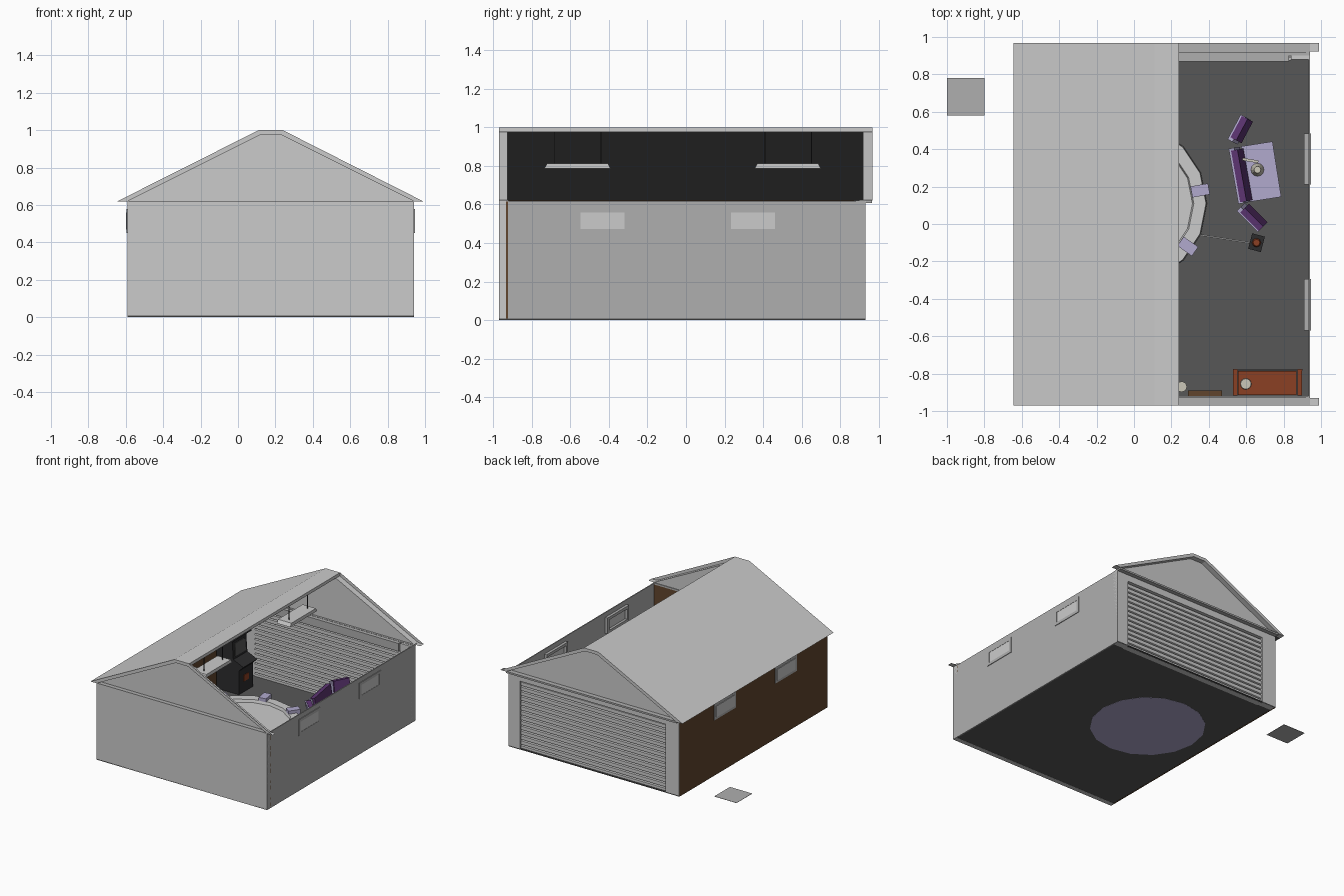
import bpy, bmesh, math
from mathutils import Matrix, Vector

old = bpy.data.objects.get("Cube")
if old:
    bpy.data.objects.remove(old, do_unlink=True)


def material(name, r, g, b):
    m = bpy.data.materials.new(name)
    m.use_nodes = True
    m.diffuse_color = (r, g, b, 1)
    m.node_tree.nodes["Principled BSDF"].inputs["Base Color"].default_value = (r, g, b, 1)
    return m


LIGHT = material("light grey", .6, .6, .6)
MID = material("mid grey", .43, .43, .43)
DARK = material("dark grey", .095, .095, .095)
BROWN = material("brown boards", .12, .06, .026)
ORANGE = material("orange wood", .26, .05, .017)
PURPLE = material("purple", .11, .035, .17)
LILAC = material("lilac", .44, .4, .61)
CREAM = material("cream", .6, .57, .48)
BLACK = material("near black", .025, .025, .027)


def finish(name, bm, *mats):
    mesh = bpy.data.meshes.new(name)
    bm.to_mesh(mesh)
    bm.free()
    for m in mats:
        mesh.materials.append(m)
    ob = bpy.data.objects.new(name, mesh)
    bpy.context.collection.objects.link(ob)
    return ob


def block(name, centre, size, mat, turn=0, tilt=0):
    bm = bmesh.new()
    bmesh.ops.create_cube(bm, size=1, matrix=Matrix.Diagonal((*size, 1)))
    ob = finish(name, bm, mat)
    ob.location = centre
    ob.rotation_euler = (0, math.radians(tilt), math.radians(turn))
    return ob


def box(name, x, y, z, mat):
    ends = (x, y, z)
    return block(name, [sum(e) / 2 for e in ends], [e[1] - e[0] for e in ends], mat)


def prism(name, profile, axis, stations, *mats):
    """Sweep a closed profile along x or y; returns the object."""
    bm = bmesh.new()
    rings = [[bm.verts.new((s, p, q) if axis == "x" else (p, s, q)) for p, q in profile]
             for s in stations]
    n = len(profile)
    for a, b in zip(rings, rings[1:]):
        for i in range(n):
            bm.faces.new((a[i], a[(i + 1) % n], b[(i + 1) % n], b[i]))
    bm.faces.new(rings[0])
    bm.faces.new(rings[-1])
    bmesh.ops.recalc_face_normals(bm, faces=bm.faces)
    return finish(name, bm, *mats)


def sheet(name, points, normal, mat):
    """Single quad facing the given way."""
    bm = bmesh.new()
    f = bm.faces.new([bm.verts.new(p) for p in points])
    f.normal_update()
    if f.normal.dot(Vector(normal)) < 0:
        f.normal_flip()
    return finish(name, bm, mat)


def cylinder(name, centre, r1, r2, h, mat, sides=16):
    bm = bmesh.new()
    bmesh.ops.create_cone(bm, cap_ends=True, segments=sides, radius1=r1, radius2=r2, depth=h)
    ob = finish(name, bm, mat)
    ob.location = centre
    return ob


W, E, S, N, EAVE = -.59, .94, -.97, .93, .62

# Floor, loose slab and walls
box("floor", (W, E), (S, N), (.001, .008), DARK)
box("outdoor_slab", (-1, -.8), (.58, .78), (0, .002), MID)
box("front_wall", (W, E), (S, -.932), (0, EAVE), LIGHT)
box("front_boards", (W, E), (-.932, -.922), (.008, EAVE - .005), BROWN)
box("right_boards", (W - .002, W + .008), (S + .004, N - .003), (0, EAVE), BROWN)
box("left_wall", (E - .008, E), (S + .001, N - .001), (0, EAVE - .002), MID)

# Back wall around the roller door
box("door_post_left", (.84, E), (.88, N), (0, EAVE), LIGHT)
box("door_post_right", (W, -.465), (.88, N), (0, EAVE), LIGHT)
box("door_header", (-.465, .84), (.9, N), (.555, EAVE), LIGHT)
slats = 14
step = .555 / slats
outer, inner = [], []
for i in range(slats):
    z = i * step
    outer += [(.918, z), (.918, z + step * .7), (.898, z + step * .75)]
    inner += [(.873, z), (.873, z + step * .7), (.89, z + step * .75)]
prism("roller_door", outer + [(.898, .555), (.89, .555)] + inner[::-1], "x", (-.465, .84), LIGHT)
box("inner_header", (W, .83), (.87, .9), (.555, EAVE), MID)

# Gables and the ledges below them
gable = [(W, EAVE), (.12, .975), (.23, .975), (E, EAVE)]
for name, y0, y1, ledge in (("front", -.935, -.925, (-.97, -.92)),
                            ("back", .918, .926, (.9, .965))):
    prism(name + "_gable", gable, "y", (y0, y1), LIGHT)
    box(name + "_ledge", (W, E), ledge, (EAVE - .012, EAVE + .002), MID)

# Half roof with a dark underside between the gables
roof = prism("roof", [(-.645, EAVE), (.11, 1), (.24, 1), (.24, .975), (.12, .975), (W, EAVE)],
             "y", (S, -.93, .922, .967), LIGHT, DARK)
for p in roof.data.polygons:
    if p.normal.z < -.1 and abs(p.center.y) < .5:
        p.material_index = 1
# Open side: only the outer trim and the soffit below it remain
for name, y, back, face in (("front", S, -.93, -1), ("back", .967, .922, 1)):
    sheet(name + "_trim", [(.24, y, 1), (.99, y, EAVE), (E, y, EAVE), (.23, y, .975)],
          (0, face, 0), LIGHT)
    sheet(name + "_soffit", [(.23, y, .975), (E, y, EAVE), (E, back, EAVE), (.23, back, .975)],
          (-.4, 0, -1), LIGHT)
    sheet(name + "_eave", [(E, y, EAVE), (.99, y, EAVE), (.99, back, EAVE), (E, back, EAVE)],
          (0, 0, -1), LIGHT)

# Windows on both long walls
for side, x0, x1 in (("left", .91, .945), ("right", -.596, -.56)):
    for label, y0 in (("front", -.57), ("back", .21)):
        n = f"{side}_{label}_window"
        y1 = y0 + .275
        for k, z in enumerate(((.45, .473), (.557, .58))):
            box(f"{n}_rail_{k}", (x0, x1), (y0, y1), z, MID)
        for k, y in enumerate(((y0, y0 + .023), (y1 - .023, y1))):
            box(f"{n}_stile_{k}", (x0, x1), y, (.473, .557), MID)
        wall = E if side == "left" else W
        box(n + "_pane", (wall - .01, wall + .003), (y0 + .02, y1 - .02), (.47, .56), LIGHT)

# Hanging lamps under the ridge
for label, y in (("front", -.56), ("back", .53)):
    prism(label + "_lamp", [(y - .175, .785), (y + .17, .785), (y + .155, .812), (y - .16, .812)],
          "x", (.1, .22), LIGHT)
    for k in (-.12, .12):
        box(f"{label}_lamp_rod", (.167, .173), (y + k - .002, y + k + .002), (.81, .976), BLACK)

# Round platform with a raised rim and small consoles
CX, CY = -.04, .11
cylinder("platform_base", (CX, CY, .01), .43, .43, .02, LILAC)
cylinder("platform", (CX, CY, .028), .43, .42, .02, LIGHT)
bm = bmesh.new()
loops = []
for r, z in ((.43, .03), (.425, .06), (.36, .06), (.35, .03)):
    loops.append([bm.verts.new((CX + r * math.cos(a * math.tau / 16),
                                CY + r * math.sin(a * math.tau / 16), z)) for a in range(16)])
for a, b in zip(loops, loops[1:] + loops[:1]):
    for i in range(16):
        bm.faces.new((a[i], a[(i + 1) % 16], b[(i + 1) % 16], b[i]))
bmesh.ops.recalc_face_normals(bm, faces=bm.faces)
finish("platform_rim", bm, LIGHT)
for i in range(8):
    a = math.radians(10 + 45 * i)
    block("platform_console", (CX + .4 * math.cos(a), CY + .4 * math.sin(a), .055),
          (.095, .06, .06), LILAC, 10 + 45 * i)

# Desk with three screens and a curved lamp
block("desk_top", (.68, .28, .2), (.17, .3, .02), LILAC, 9)
block("desk_leg", (.66, .28, .1), (.05, .2, .19), LILAC, 9)
for name, x, y, width, turn in (("centre", .57, .26, .28, 10), ("back", .57, .505, .13, -28),
                                ("front", .635, .035, .14, 45)):
    block(name + "_screen_shell", (x - .008, y, .3), (.03, width + .02, .18), LILAC, turn, -10)
    block(name + "_screen", (x + .006, y, .305), (.035, width, .185), PURPLE, turn, -10)
    block(name + "_screen_post", (x, y, .11), (.025, .03, .21), LILAC, turn)
ball = cylinder("desk_lamp_head", (.66, .29, .255), .035, .018, .09, CREAM, 12)
block("desk_lamp_arm", (.62, .34, .29), (.09, .014, .014), CREAM, -10)

# Pedestal stool and its cable
block("stool", (.655, -.1, .06), (.07, .085, .1), BLACK, -15)
cylinder("stool_button", (.655, -.1, .117), .024, .018, .014, ORANGE, 8)
block("cable", (.49, -.08, .014), (.28, .008, .008), MID, -9)

# Tall game cabinet by the right wall, with lit panels
prism("game_cabinet", [(-.57, .008), (-.37, .008), (-.37, .2), (-.33, .24), (-.42, .28),
                       (-.43, .42), (-.38, .46), (-.4, .52), (-.57, .52)], "y", (.54, .72), BLACK)
block("game_screen", (-.422, .63, .35), (.006, .13, .1), DARK, 0, -4)
block("game_sign", (-.387, .63, .49), (.006, .1, .035), ORANGE, 0, -18)
block("game_slot", (-.368, .63, .12), (.006, .06, .05), ORANGE)

# Furniture against the right wall
box("long_shelf", (-.58, -.46), (-.1, .24), (.27, .3), LIGHT)
box("right_bench", (-.58, -.4), (-.73, -.19), (.008, .16), BROWN)

# Sideboard, door and lamps by the front wall
box("sideboard", (.555, .87), (-.915, -.785), (.008, .3), ORANGE)
for x in (.53, .875):
    box("sideboard_end", (x, x + .024), (-.918, -.778), (.008, .305), ORANGE)
box("sideboard_edge", (.53, .9), (-.782, -.776), (.28, .304), DARK)
cylinder("sideboard_plate", (.598, -.855, .306), .03, .028, .014, CREAM)
box("side_door", (.29, .47), (-.922, -.89), (.008, .42), BROWN)
cylinder("corner_stool", (.255, -.87, .1), .028, .028, .18, CREAM)
